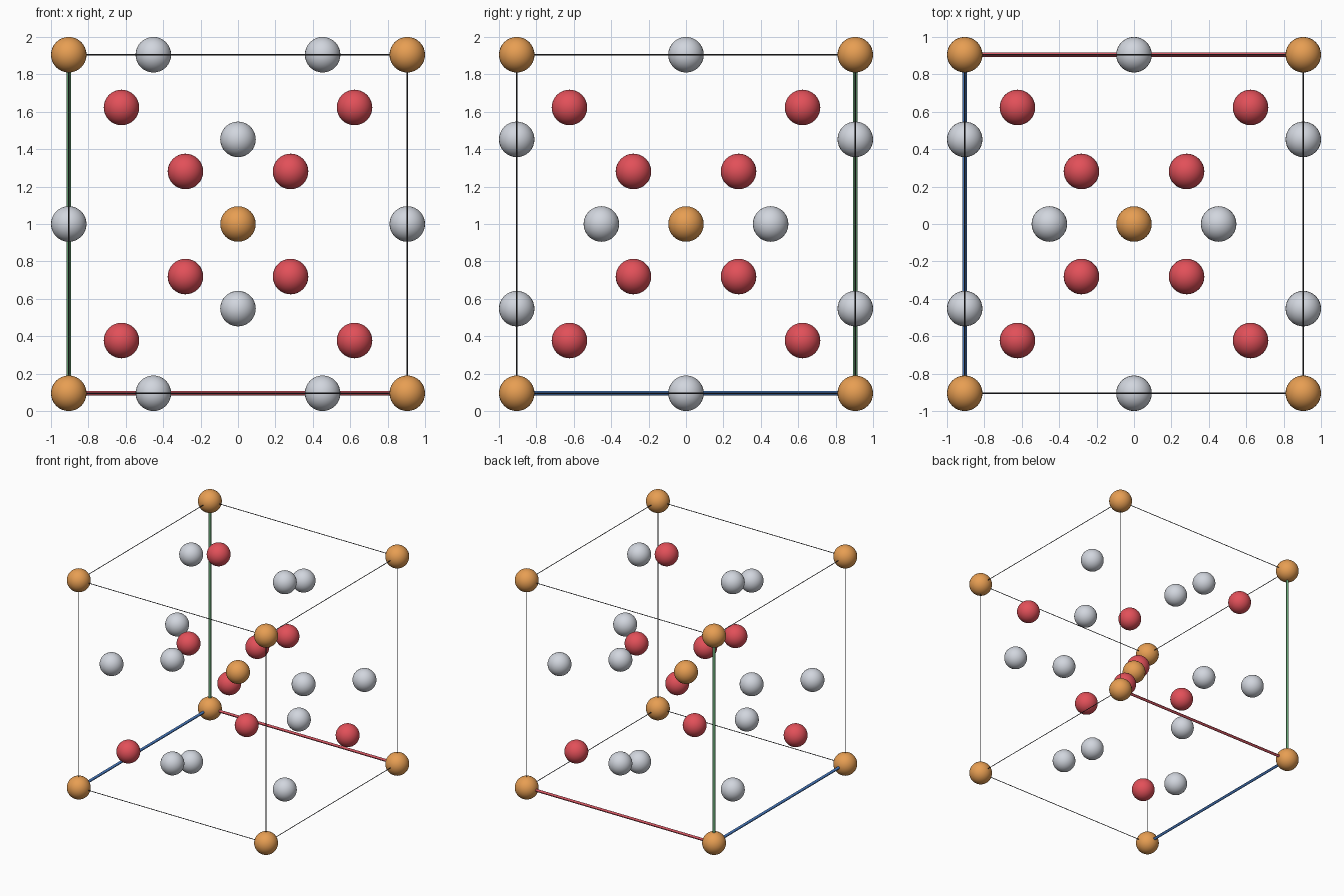
import bpy
from mathutils import Vector

if "Cube" in bpy.data.objects:
    bpy.data.objects.remove(bpy.data.objects["Cube"])

H = 0.905          # half edge of the cell
R = 0.095          # ball radius
MID = Vector((0, 0, 1))
SIGNS = (-1, 1)


def material(name, rgb):
    m = bpy.data.materials.new(name)
    m.diffuse_color = (*rgb, 1)
    m.use_nodes = True
    m.node_tree.nodes["Principled BSDF"].inputs["Base Color"].default_value = m.diffuse_color
    return m


ORANGE = material("orange", (0.84, 0.36, 0.09))
SILVER = material("silver", (0.64, 0.67, 0.73))
RED = material("red", (0.76, 0.08, 0.10))
BLACK = material("dark grey", (0.04, 0.04, 0.045))
AXIS_RED = material("axis red", (0.70, 0.10, 0.13))
AXIS_GREEN = material("axis green", (0.13, 0.36, 0.17))
AXIS_BLUE = material("axis blue", (0.07, 0.21, 0.56))


def finish(name, mat):
    ob = bpy.context.object
    ob.name = name
    ob.data.materials.append(mat)
    bpy.ops.object.shade_smooth_by_angle()


def ball(name, pos, mat):
    bpy.ops.mesh.primitive_uv_sphere_add(segments=32, ring_count=16, radius=R,
                                         location=MID + Vector(pos))
    finish(name, mat)


def rod(name, a, b, radius, mat):
    a, b = Vector(a), Vector(b)
    d = b - a
    bpy.ops.mesh.primitive_cylinder_add(
        vertices=12, radius=radius, depth=d.length, location=MID + (a + b) / 2,
        rotation=d.to_track_quat('Z', 'Y').to_euler())
    finish(name, mat)


# orange balls: cell centre and corners
ball("center_ball", (0, 0, 0), ORANGE)
for x in SIGNS:
    for y in SIGNS:
        for z in SIGNS:
            ball("corner_ball", (x * H, y * H, z * H), ORANGE)
            # red balls: inner and outer tetrahedra of opposite handedness
            inner = x * y * z > 0
            d = 0.281 if inner else 0.623
            ball("inner_red_ball" if inner else "outer_red_ball",
                 (x * d, y * d, z * d), RED)

# silver balls: a pair on each cell face
for s in SIGNS:
    for t in SIGNS:
        ball("silver_ball_z_face", (t * H / 2, 0, s * H), SILVER)
        ball("silver_ball_x_face", (s * H, t * H / 2, 0), SILVER)
        ball("silver_ball_y_face", (0, s * H, t * H / 2), SILVER)

# three coloured axis rods meet at the origin corner, thin dark rods elsewhere
ORIGIN = (-1, 1, -1)
AXES = (("x_axis_rod", AXIS_RED), ("y_axis_rod", AXIS_BLUE), ("z_axis_rod", AXIS_GREEN))
for k, (axis_name, axis_mat) in enumerate(AXES):
    i, j = [n for n in range(3) if n != k]
    for s in SIGNS:
        for t in SIGNS:
            a, b = [0, 0, 0], [0, 0, 0]
            a[i] = b[i] = s * H
            a[j] = b[j] = t * H
            a[k], b[k] = -H, H
            if (s, t) == (ORIGIN[i], ORIGIN[j]):
                rod(axis_name, a, b, 0.0115, axis_mat)
            else:
                rod("edge_rod", a, b, 0.0028, BLACK)
